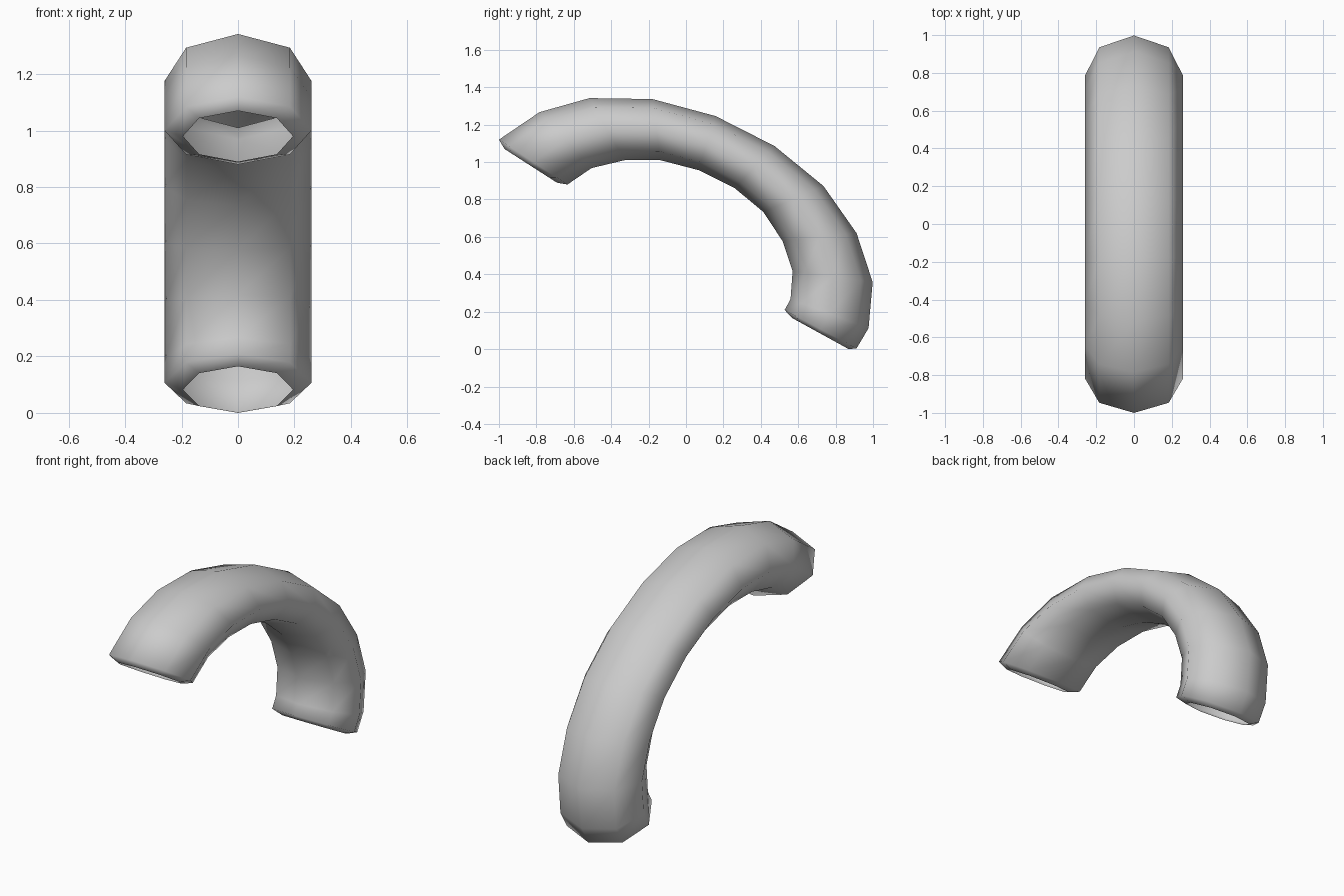
import bpy, bmesh
from math import sin, cos, pi
from mathutils import Vector

if "Cube" in bpy.data.objects:
    bpy.data.objects.remove(bpy.data.objects["Cube"])

SIDES = 8
HALF_WIDTH = 0.26

# Side profile: (outer y, z), (inner y, z), half width of each ring along the bend
rings = [
    ((-0.97, 1.07), (-0.69, 0.89), 0.195),   # front lip
    ((-1.00, 1.12), (-0.634, 0.88), HALF_WIDTH),
    ((-0.783, 1.267), (-0.505, 0.968), HALF_WIDTH),
    ((-0.516, 1.342), (-0.329, 1.01), HALF_WIDTH),
    ((-0.18, 1.337), (-0.136, 1.01), HALF_WIDTH),
    ((0.158, 1.246), (0.067, 0.957), HALF_WIDTH),
    ((0.473, 1.086), (0.26, 0.861), HALF_WIDTH),
    ((0.735, 0.872), (0.414, 0.733), HALF_WIDTH),
    ((0.912, 0.62), (0.516, 0.578), HALF_WIDTH),
    ((0.998, 0.358), (0.57, 0.417), HALF_WIDTH),
    ((0.976, 0.112), (0.559, 0.267), HALF_WIDTH),
    ((0.912, 0.004), (0.527, 0.209), HALF_WIDTH),
    ((0.87, 0.0), (0.57, 0.165), 0.195),     # back lip
]


def add_ring(bm, outer, inner, half_width):
    """Octagonal section spanning the outer and inner side of the bend."""
    a, b = Vector((0, *outer)), Vector((0, *inner))
    mid, up = (a + b) / 2, (a - b) / 2
    side = Vector((half_width, 0, 0))
    return [bm.verts.new(mid + up * cos(2 * pi * i / SIDES) + side * sin(2 * pi * i / SIDES))
            for i in range(SIDES)]


# Bent, open-ended tube with narrowed rims
bm = bmesh.new()
loops = [add_ring(bm, *r) for r in rings]
for p, q in zip(loops, loops[1:]):
    for i in range(SIDES):
        j = (i + 1) % SIDES
        bm.faces.new((p[i], p[j], q[j], q[i])).smooth = True
bm.normal_update()

# Make the normals point away from the bend's centre line
top = max(bm.faces, key=lambda f: f.calc_center_median().z)
if top.normal.z < 0:
    bmesh.ops.reverse_faces(bm, faces=bm.faces[:])

mesh = bpy.data.meshes.new("bent_tube")
bm.to_mesh(mesh)
bm.free()
bpy.context.collection.objects.link(bpy.data.objects.new("bent_tube", mesh))
